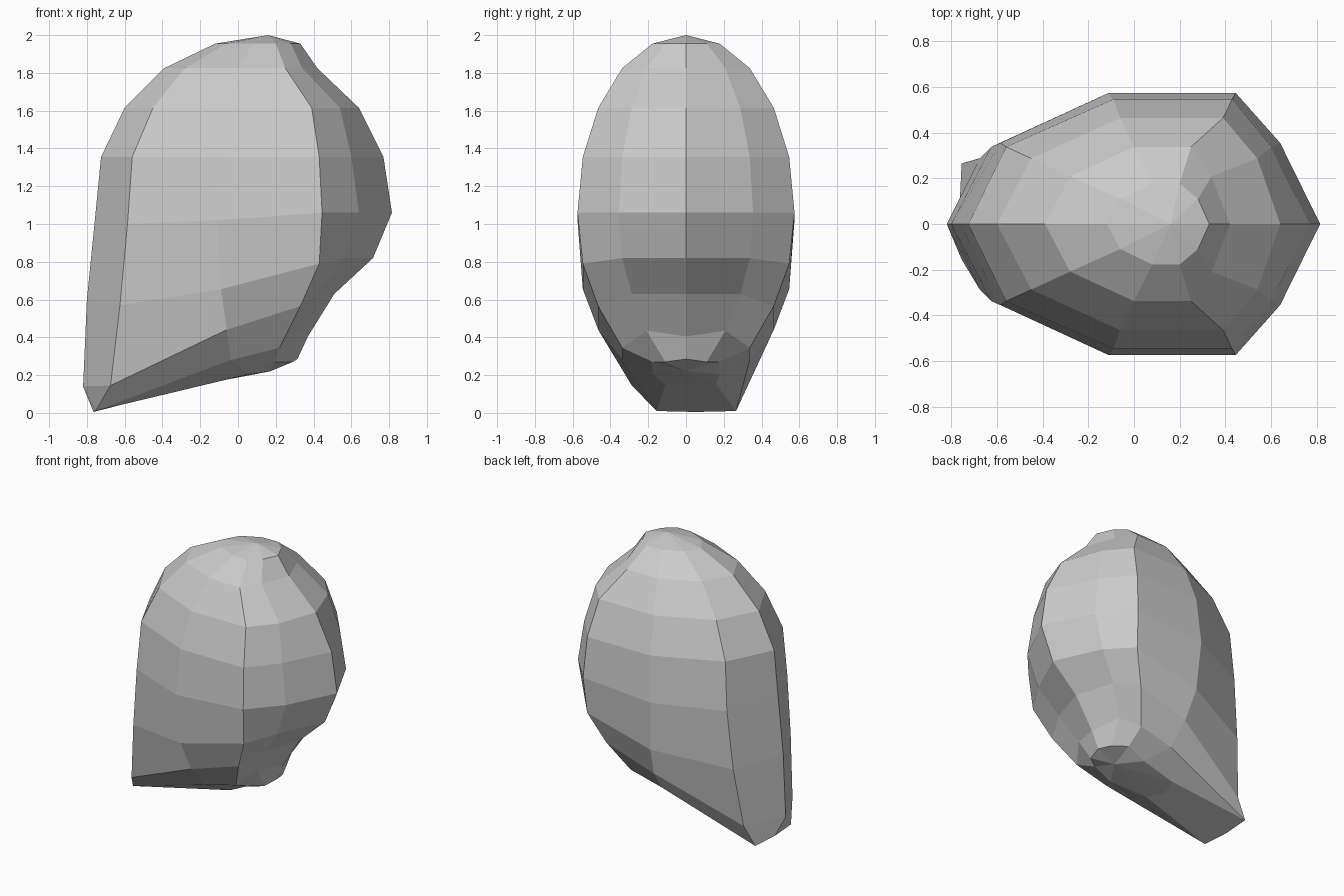
import bpy, bmesh, math

if "Cube" in bpy.data.objects:
    bpy.data.objects.remove(bpy.data.objects["Cube"])

# Ten-sided sphere-like shell: each ring gives x at angles 0,36,...,180 and its
# height (one value where level, six where the ring sags towards the jaw).
rings = [
    ([.33, .28, .20, .08, -.06, -.12], [1.955]),
    ([.42, .34, .25, .00, -.28, -.39], [1.825]),
    ([.64, .54, .39, -.06, -.45, -.60], [1.615]),
    ([.77, .60, .43, -.09, -.56, -.725], [1.355]),
    ([.815, .64, .445, -.11, -.585, -.76], [1.06, 1.06, 1.06, 1.02, 1.0, 1.0]),
    ([.715, .56, .43, -.09, -.625, -.80], [.82, .82, .79, .655, .57, .60]),
    ([.51, .42, .33, -.06, -.675, -.82], [.63, .63, .565, .44, .145, .14]),
    ([.37, .31, .22, -.04, -.755, -.765], [.405, .435, .345, .28, .01, .005]),
    ([.315, .29, .195, .06, -.20, -.25], [.285, .27, .27, .205, .15, .14]),
]
# Lopsided lower tip: (ring, side step) -> y
skew = {(7, 4): .265, (7, 5): .05, (7, 6): -.155, (8, 4): .16, (8, 5): .03}
N, R = 10, .604

bm = bmesh.new()
loops = []
for k, (xs, zs) in enumerate(rings):
    radius = R * math.sin(math.pi * (k + 1) / 10)
    loop = []
    for j in range(N):
        i = min(j, N - j)
        y = skew.get((k, j), radius * math.sin(math.tau * j / N))
        loop.append(bm.verts.new((xs[i], y, zs[i % len(zs)])))
    loops.append(loop)

# Side bands
for a, b in zip(loops, loops[1:]):
    for j in range(N):
        n = (j + 1) % N
        bm.faces.new((a[j], b[j], b[n], a[n]))

# Crown and underside fans
for loop, tip in ((loops[0], (.16, 0, 2)), (loops[-1], (.17, 0, .22))):
    pole = bm.verts.new(tip)
    for j in range(N):
        bm.faces.new((loop[j], loop[(j + 1) % N], pole))

bmesh.ops.recalc_face_normals(bm, faces=bm.faces[:])
mesh = bpy.data.meshes.new("head_shell")
bm.to_mesh(mesh)
bm.free()
bpy.context.collection.objects.link(bpy.data.objects.new("head_shell", mesh))
